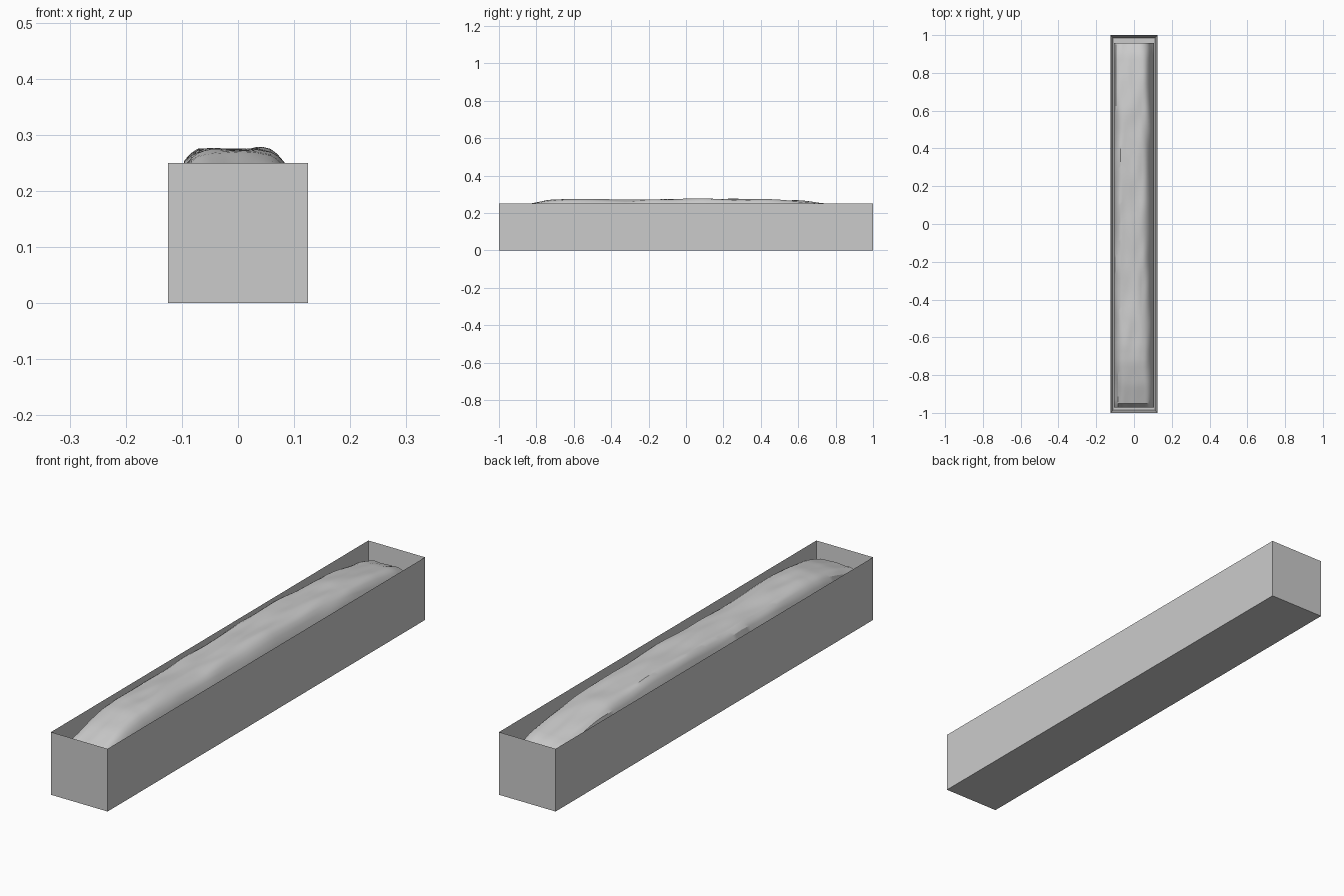
import bpy, bmesh
from mathutils import Vector, noise

if "Cube" in bpy.data.objects:
    bpy.data.objects.remove(bpy.data.objects["Cube"])

W, L, H, T = 0.125, 1.0, 0.25, 0.014   # half width, half length, height, wall


def finish(bm, name):
    bmesh.ops.recalc_face_normals(bm, faces=bm.faces)
    me = bpy.data.meshes.new(name)
    bm.to_mesh(me)
    bm.free()
    ob = bpy.data.objects.new(name, me)
    bpy.context.collection.objects.link(ob)
    return ob


def interp(points, v):
    for (a, za), (b, zb) in zip(points, points[1:]):
        if v <= b:
            t = max(0.0, (v - a) / (b - a))
            return za + (zb - za) * t
    return points[-1][1]


# Trough: a box whose top is inset into a rim and pushed down
bm = bmesh.new()
bmesh.ops.create_cube(bm, size=1)
for v in bm.verts:
    v.co = Vector((v.co.x * 2 * W, v.co.y * 2 * L, (v.co.z + 0.5) * H))
top = max(bm.faces, key=lambda f: f.calc_center_median().z)
bmesh.ops.inset_region(bm, faces=[top], thickness=T, use_even_offset=True)
for v in top.verts:
    v.co.z = T
finish(bm, "planter_trough")

# Soil mound: long crest profile, rounded drop to both sides, uneven surface
CREST = [(-0.972, 0.185), (-0.955, 0.215), (-0.85, 0.247), (-0.73, 0.270),
         (-0.65, 0.275), (-0.3, 0.270), (0.1, 0.277), (0.45, 0.273),
         (0.6, 0.267), (0.77, 0.248), (0.9, 0.228), (0.957, 0.205)]
DROP = [(-0.107, -0.085), (-0.1, -0.04), (-0.09, -0.017), (-0.07, -0.004),
        (0.03, 0.0), (0.06, -0.006), (0.077, -0.018), (0.09, -0.038),
        (0.105, -0.09)]
NX, NY = 18, 90
bm = bmesh.new()
rows = []
for j in range(NY + 1):
    y = -0.972 + (0.957 + 0.972) * j / NY
    row = []
    for i in range(NX + 1):
        x = -0.107 + 0.212 * i / NX
        bump = 0.007 * noise.noise(Vector((x * 22, y * 6, 1.7)))
        sway = 0.012 * noise.noise(Vector((0.3, y * 4, 5.2)))
        z = interp(CREST, y) + interp(DROP, x + sway) + bump
        row.append(bm.verts.new((x, y, z)))
    rows.append(row)
for a, b in zip(rows, rows[1:]):
    for i in range(NX):
        bm.faces.new((a[i], a[i + 1], b[i + 1], b[i]))
soil = finish(bm, "soil_mound")
if soil.data.polygons[len(soil.data.polygons) // 2].normal.z < 0:
    soil.data.flip_normals()
bpy.context.view_layer.objects.active = soil
soil.select_set(True)
bpy.ops.object.shade_smooth_by_angle()
